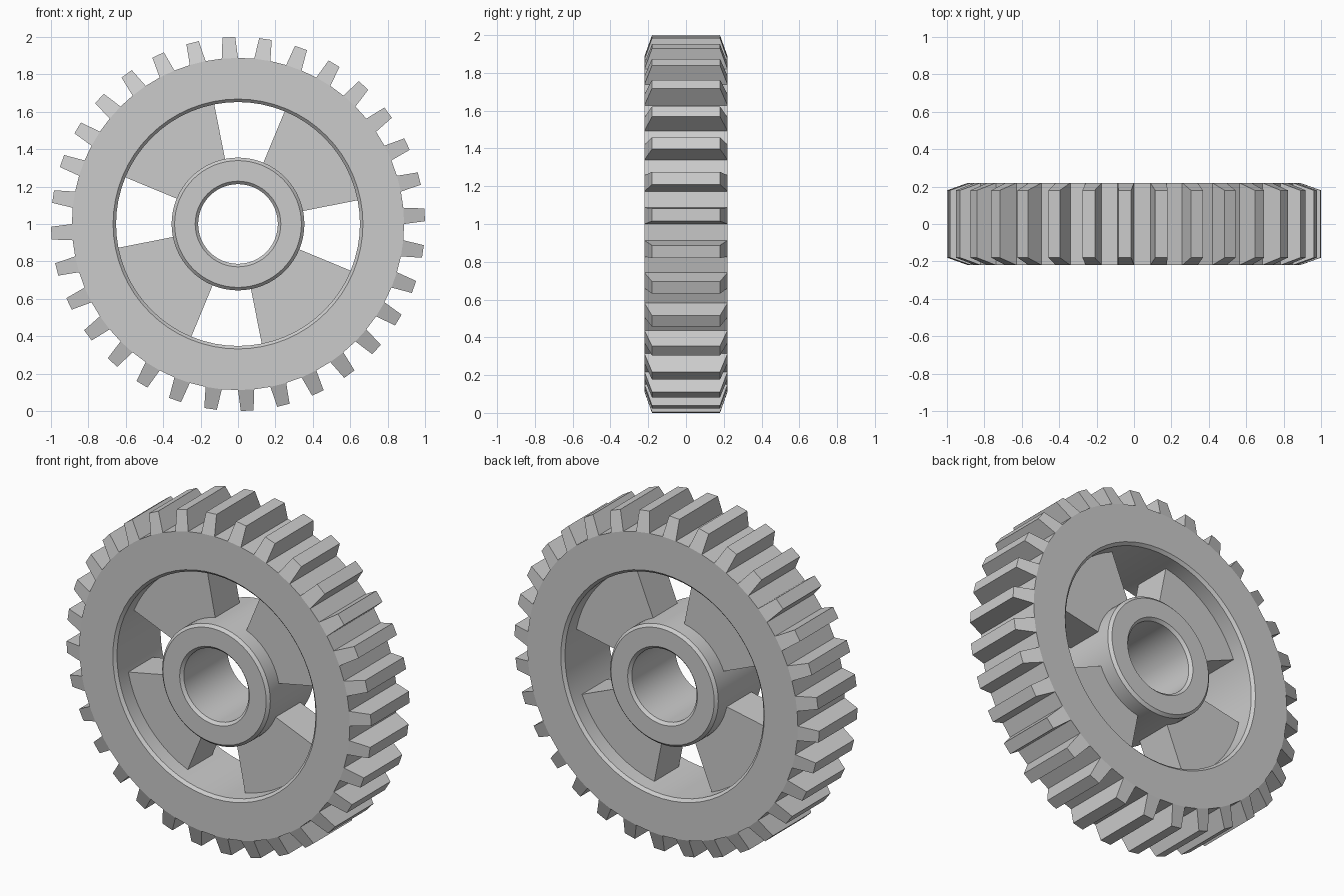
import bpy, bmesh
from math import sin, cos, radians

if "Cube" in bpy.data.objects:
    bpy.data.objects.remove(bpy.data.objects["Cube"])

N = 64                      # half-pitch slots around the wheel (32 teeth)
STEP = 360 / N
W, WEB, C = 0.22, 0.115, 0.016   # half width, half web thickness, chamfer
ROOT, TIP, TIP_W = 0.888, 1.0, 0.18
RIM_IN, HUB_OUT, BORE = 0.652, 0.355, 0.213


def pt(r, y, deg):
    a = radians(deg)
    return (r * cos(a), y, 1 + r * sin(a))


def is_open(k):
    """Four windows, each six slots wide."""
    return (k + 4) % 16 < 6


def quad(bm, *pts):
    bm.faces.new([bm.verts.new(p) for p in pts])


def lathe(bm, profile, keep=lambda k, i: True):
    """Revolve a closed (radius, y) profile, leaving out unwanted faces."""
    for k in range(N):
        a, b = k * STEP, (k + 1) * STEP
        for i, p in enumerate(profile):
            q = profile[(i + 1) % len(profile)]
            if keep(k, i):
                quad(bm, pt(*p, a), pt(*q, a), pt(*q, b), pt(*p, b))


def finish(bm, name):
    bmesh.ops.remove_doubles(bm, verts=bm.verts, dist=1e-5)
    bmesh.ops.recalc_face_normals(bm, faces=bm.faces)
    me = bpy.data.meshes.new(name)
    bm.to_mesh(me)
    bm.free()
    ob = bpy.data.objects.new(name, me)
    bpy.context.collection.objects.link(ob)
    bpy.context.view_layer.objects.active = ob
    ob.select_set(True)
    bpy.ops.object.shade_smooth_by_angle(angle=radians(8))
    ob.select_set(False)


bm = bmesh.new()

# toothed rim: segment 0 is the root surface, 4 the wall behind the spokes
rim = [(ROOT, -W), (ROOT, W), (RIM_IN + C, W), (RIM_IN, W - C), (RIM_IN, WEB),
       (RIM_IN, -WEB), (RIM_IN, C - W), (RIM_IN + C, -W)]
lathe(bm, rim, lambda k, i: (i != 0 or k % 2 == 1) and (i != 4 or is_open(k)))

# teeth on every other slot, tapering to the tip
for k in range(0, N, 2):
    mid = (k + 0.5) * STEP
    base = [pt(ROOT, y, mid + s * STEP / 2) for s, y in ((-1, -W), (1, -W), (1, W), (-1, W))]
    tip = [pt(TIP, y, mid + s * 1.95)
           for s, y in ((-1, -TIP_W), (1, -TIP_W), (1, TIP_W), (-1, TIP_W))]
    quad(bm, *tip)
    for i in range(4):
        j = (i + 1) % 4
        quad(bm, base[i], base[j], tip[j], tip[i])

# hub with chamfered outer edge and bore; segment 2 is the wall behind the spokes
hub = [(HUB_OUT - C, -W), (HUB_OUT, C - W), (HUB_OUT, -WEB), (HUB_OUT, WEB),
       (HUB_OUT, W - C), (HUB_OUT - C, W), (BORE + C, W), (BORE, W - C),
       (BORE, C - W), (BORE + C, -W)]
lathe(bm, hub, lambda k, i: i != 2 or is_open(k))

# four broad spokes joining hub and rim
for k in range(N):
    a, b = k * STEP, (k + 1) * STEP
    if not is_open(k):
        for y in (-WEB, WEB):
            quad(bm, pt(HUB_OUT, y, a), pt(RIM_IN, y, a), pt(RIM_IN, y, b), pt(HUB_OUT, y, b))
    if is_open(k) != is_open(k - 1):
        quad(bm, pt(HUB_OUT, -WEB, a), pt(RIM_IN, -WEB, a), pt(RIM_IN, WEB, a), pt(HUB_OUT, WEB, a))

finish(bm, "gear_wheel")
